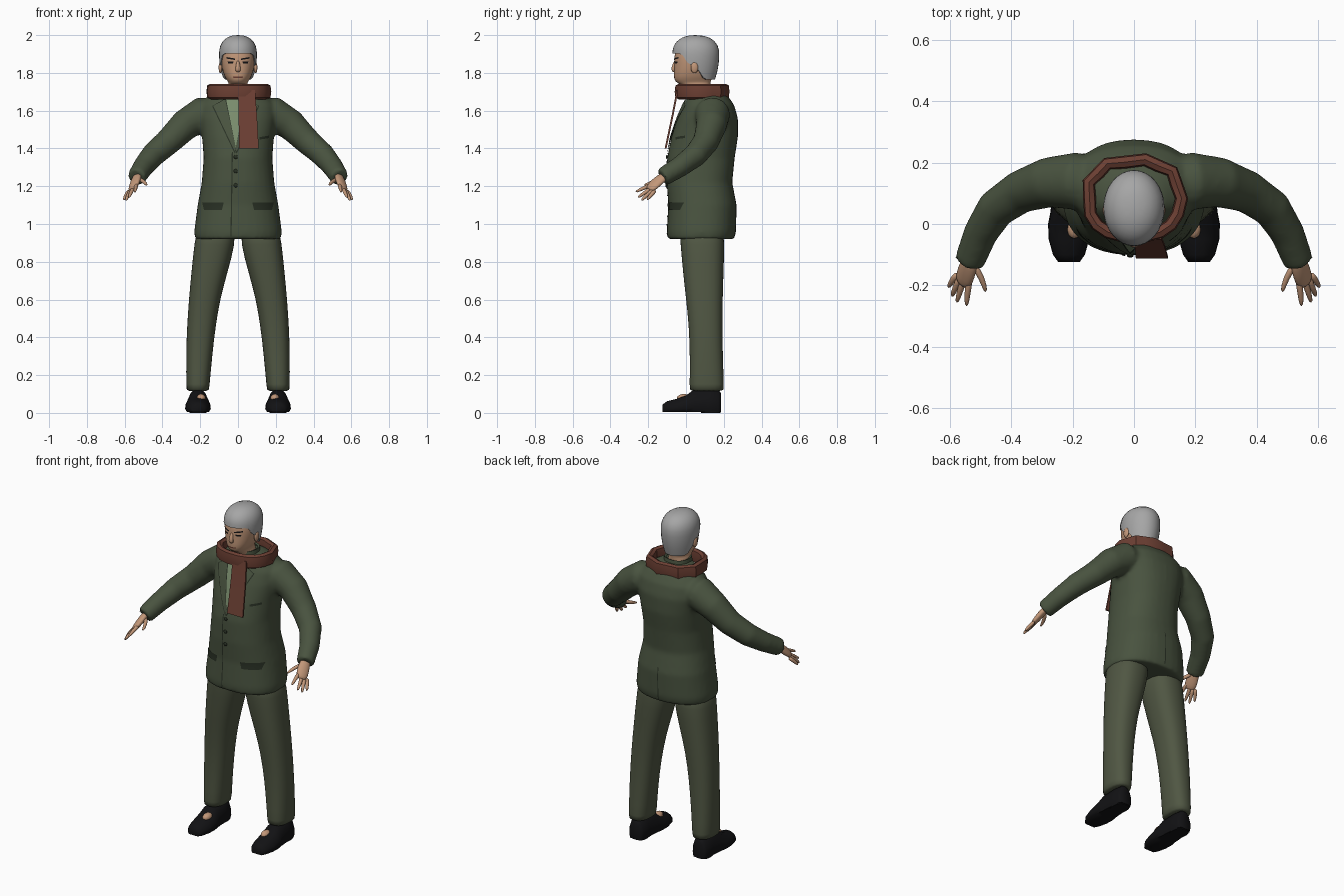
import bpy, bmesh, math
from mathutils import Vector
from mathutils.bvhtree import BVHTree

if "Cube" in bpy.data.objects:
    bpy.data.objects.remove(bpy.data.objects["Cube"], do_unlink=True)


def material(name, *rgb):
    m = bpy.data.materials.new(name)
    m.use_nodes = True
    m.diffuse_color = (*rgb, 1)
    m.node_tree.nodes["Principled BSDF"].inputs["Base Color"].default_value = (*rgb, 1)
    return m


JACKET = material("jacket green", 0.066, 0.086, 0.05)
TROUSER = material("trouser green", 0.08, 0.094, 0.056)
DARK = material("dark green", 0.022, 0.03, 0.018)
SHIRT = material("shirt green", 0.19, 0.26, 0.15)
SCARF = material("scarf brown", 0.15, 0.05, 0.033)
SKIN = material("skin", 0.54, 0.31, 0.19)
HAIR = material("grey hair", 0.38, 0.38, 0.38)
BLACK = material("black", 0.006, 0.006, 0.007)


def finish(name, bm, mat, subsurf=0, angle=50, recalc=True):
    bmesh.ops.remove_doubles(bm, verts=bm.verts, dist=1e-5)
    if recalc:
        bmesh.ops.recalc_face_normals(bm, faces=bm.faces)
    me = bpy.data.meshes.new(name)
    bm.to_mesh(me)
    bm.free()
    me.materials.append(mat)
    me.polygons.foreach_set("use_smooth", [True] * len(me.polygons))
    if not subsurf:
        me.set_sharp_from_angle(angle=math.radians(angle))
    ob = bpy.data.objects.new(name, me)
    bpy.context.scene.collection.objects.link(ob)
    if subsurf:
        mod = ob.modifiers.new("Subdivision", "SUBSURF")
        mod.levels = mod.render_levels = subsurf
    return ob


def loft(bm, rings, closed=False, caps=True):
    """Skin a list of equally long point rings."""
    rows = [[bm.verts.new(p) for p in r] for r in rings]
    n = len(rows[0])
    pairs = list(zip(rows, rows[1:])) + ([(rows[-1], rows[0])] if closed else [])
    for a, b in pairs:
        for i in range(n):
            j = (i + 1) % n
            bm.faces.new((a[i], a[j], b[j], b[i]))
    if caps and not closed:
        bm.faces.new(rows[0][::-1])
        bm.faces.new(rows[-1])


def spow(v, p):
    return math.copysign(abs(v) ** (2 / p), v)


def level(z, rx, yf, yb, cx=0, n=24, p=2.3):
    """Horizontal superellipse between front yf and back yb."""
    cy, ry = (yf + yb) / 2, (yb - yf) / 2
    angles = [2 * math.pi * i / n for i in range(n)]
    return [Vector((cx + rx * spow(math.cos(a), p), cy + ry * spow(math.sin(a), p), z)) for a in angles]


def tube(path, radii, side=(0, 0, 1), n=12):
    """Rings along a path; each radius pair runs along side and across it."""
    path = [Vector(p) for p in path]
    rings = []
    for i, c in enumerate(path):
        t = (path[min(i + 1, len(path) - 1)] - path[max(i - 1, 0)]).normalized()
        u = Vector(side)
        u = (u - t * u.dot(t)).normalized()
        v = t.cross(u)
        a, b = radii[i]
        rings.append([c + u * a * math.cos(2 * math.pi * k / n) + v * b * math.sin(2 * math.pi * k / n)
                      for k in range(n)])
    return rings


def ball(name, centre, size, mat):
    bm = bmesh.new()
    bmesh.ops.create_uvsphere(bm, u_segments=14, v_segments=9, radius=1)
    for v in bm.verts:
        v.co = Vector(centre) + Vector(v.co[i] * size[i] for i in range(3))
    return finish(name, bm, mat)


def mirror(points, s):
    return [(x * s, y, z) for x, y, z in points]


def surface(ob):
    bpy.context.view_layer.update()
    return BVHTree.FromObject(ob, bpy.context.evaluated_depsgraph_get())


def depth(tree, x, z, way=1):
    hit = tree.ray_cast(Vector((x, -way, z)), Vector((0, way, 0)))[0]
    return hit.y if hit else 0.06


def patch(name, tree, corners, mat, lift=0.004, n=8, way=1):
    """Thin sheet laid over a surface, from four (x, z) corners in order."""
    bm = bmesh.new()
    a, b, c, d = [Vector(p) for p in corners]
    grid = []
    for i in range(n + 1):
        row = []
        for j in range(n + 1):
            p = a.lerp(b, j / n).lerp(d.lerp(c, j / n), i / n)
            row.append(bm.verts.new((p.x, depth(tree, p.x, p.y, way) - way * lift, p.y)))
        grid.append(row)
    for r, q in zip(grid, grid[1:]):
        for j in range(n):
            bm.faces.new((r[j], r[j + 1], q[j + 1], q[j]))
    bm.normal_update()
    if sum(f.normal.y for f in bm.faces) * way > 0:
        bmesh.ops.reverse_faces(bm, faces=bm.faces)
    return finish(name, bm, mat, recalc=False)


# Jacket: torso and both sleeves blended into one skin
bm = bmesh.new()
loft(bm, [level(*r, n=32) for r in (
    (0.92, 0.228, -0.098, 0.255), (0.96, 0.232, -0.102, 0.265), (1.1, 0.214, -0.094, 0.268),
    (1.22, 0.192, -0.102, 0.245), (1.35, 0.182, -0.1, 0.258), (1.46, 0.19, -0.078, 0.275),
    (1.56, 0.205, -0.045, 0.275), (1.63, 0.2, -0.015, 0.255), (1.68, 0.155, 0.01, 0.22),
    (1.715, 0.09, 0.02, 0.16))])
ARM = [(0.1, 0.13, 1.58), (0.19, 0.14, 1.58), (0.28, 0.135, 1.525), (0.37, 0.105, 1.435),
       (0.45, 0.05, 1.365), (0.5, -0.03, 1.305), (0.537, -0.125, 1.247)]
for s in (1, -1):
    loft(bm, tube(mirror(ARM, s), [(r, r) for r in (0.08, 0.094, 0.082, 0.07, 0.064, 0.056, 0.05)], n=20))
jacket = finish("jacket", bm, JACKET, angle=180)
rem = jacket.modifiers.new("Blend", "REMESH")
rem.mode, rem.voxel_size, rem.use_smooth_shade = "VOXEL", 0.011, True
smo = jacket.modifiers.new("Relax", "SMOOTH")
smo.factor, smo.iterations = 0.5, 8
cloth = surface(jacket)

# Shirt front, lapels, front edge, pockets, vent and buttons
patch("shirt_front", cloth, [(-0.075, 1.67), (0.08, 1.67), (-0.005, 1.4), (-0.025, 1.4)], SHIRT, 0.003)
for s, side in ((1, "left"), (-1, "right")):
    def across(pts):
        return [(x * s - 0.012, z) for x, z in pts]
    patch(side + "_lapel_edge", cloth, across([(0.052, 1.665), (0.125, 1.625), (0.004, 1.37), (-0.002, 1.395)]), DARK, 0.005)
    patch(side + "_lapel", cloth, across([(0.057, 1.665), (0.119, 1.625), (0.004, 1.383), (0.0, 1.405)]), JACKET, 0.008)
    patch(side + "_pocket", cloth, [(0.075 * s, 1.115), (0.19 * s, 1.115), (0.18 * s, 1.075), (0.085 * s, 1.075)], DARK)
patch("breast_pocket", cloth, [(0.115, 1.46), (0.165, 1.468), (0.165, 1.455), (0.115, 1.447)], DARK)
patch("front_edge", cloth, [(-0.033, 1.38), (-0.027, 1.38), (-0.034, 0.935), (-0.04, 0.935)], DARK, 0.004, 16)
patch("back_vent", cloth, [(-0.003, 1.13), (0.003, 1.13), (0.003, 0.935), (-0.003, 0.935)], DARK, 0.004, 8, -1)
for z in (1.355, 1.28, 1.205):
    ball("jacket_button", (-0.012, depth(cloth, -0.012, z) - 0.004, z), (0.011, 0.005, 0.011), DARK)

# Shirt collar
bm = bmesh.new()
loft(bm, [level(1.66, 0.085, -0.005, 0.155), level(1.735, 0.073, 0.005, 0.145), level(1.73, 0.062, 0.015, 0.135)], caps=False)
finish("collar", bm, JACKET)

# Scarf loop and hanging end
bm = bmesh.new()
N = 18
rings = []
for i in range(N):
    a = 2 * math.pi * i / N
    k = 1 + (0.035 * (-1) ** i if math.sin(a) > -0.3 else 0)
    out = Vector((math.cos(a), math.sin(a), 0))
    c = Vector((0.15 * k * spow(out.x, 2.4), 0.083 + 0.124 * k * spow(out.y, 2.4), 1.701))
    rings.append([c + out * 0.021 * spow(math.cos(b), 3) + Vector((0, 0, 0.041 * spow(math.sin(b), 3)))
                  for b in [2 * math.pi * j / 8 for j in range(8)]])
loft(bm, rings, closed=True)
finish("scarf_loop", bm, SCARF, angle=35)
bm = bmesh.new()
loft(bm, [[(x, y + d, z) for x, d in ((x0, 0), (x1, 0), (x1, 0.01), (x0, 0.01))]
          for x0, x1, y, z in ((0.0, 0.09, -0.05, 1.71), (0.003, 0.1, -0.075, 1.58), (0.006, 0.11, -0.113, 1.4))])
finish("scarf_end", bm, SCARF, angle=30)

# Head and neck
bm = bmesh.new()
loft(bm, [level(*r, n=20, p=2.25) for r in (
    (1.66, 0.062, 0.0, 0.125), (1.73, 0.06, 0.0, 0.13), (1.745, 0.046, -0.05, 0.13), (1.765, 0.064, -0.064, 0.135),
    (1.8, 0.08, -0.065, 0.15), (1.85, 0.091, -0.062, 0.16), (1.9, 0.094, -0.064, 0.165),
    (1.95, 0.085, -0.045, 0.15), (1.985, 0.05, 0.0, 0.1))])
head = finish("head", bm, SKIN, 1)
face = surface(head)
bm = bmesh.new()
loft(bm, tube([(0, -0.05, 1.87), (0, -0.062, 1.845), (0, -0.07, 1.815), (0, -0.06, 1.806)],
              [(0.008, 0.007), (0.01, 0.01), (0.012, 0.016), (0.008, 0.012)], (0, 1, 0)))
finish("nose", bm, SKIN, 1)
for s, side in ((1, "left"), (-1, "right")):
    patch(side + "_brow", face, [(s * 0.016, 1.876), (s * 0.062, 1.884), (s * 0.062, 1.876), (s * 0.016, 1.868)], BLACK, 0.003, 4)
    patch(side + "_eye", face, [(s * 0.024, 1.86), (s * 0.055, 1.86), (s * 0.052, 1.851), (s * 0.026, 1.851)], BLACK, 0.002, 4)
    ball(side + "_ear", (s * 0.093, 0.045, 1.828), (0.01, 0.02, 0.03), SKIN)
patch("mouth", face, [(-0.028, 1.781), (0.028, 1.781), (0.024, 1.774), (-0.024, 1.774)], SCARF, 0.002, 6)

# Hair cap with a hairline that drops from brow to nape
bm = bmesh.new()
N, K = 32, 9
rings = []
for k in range(K + 2):
    ring = []
    for i in range(N):
        a = 2 * math.pi * i / N
        front = -math.sin(a)
        if front > 0.3:
            low = 1.84 + 0.062 * min(1, (front - 0.3) / 0.3)
        else:
            low = 1.765 + 0.075 * max(0, min(1, (front + 0.45) / 0.5))
        z = 2 - (2 - low) * min(1, k / K) ** 1.8
        if z > 1.9:
            r = max(0, 1 - ((z - 1.9) / 0.1) ** 2.3) ** (1 / 2.3)
        else:
            r = 1 - 0.18 * ((1.9 - z) / 0.135) ** 2
        r *= 0.87 if k > K else 1
        ring.append((0.1 * r * math.cos(a), 0.052 + 0.124 * r * math.sin(a), z))
    rings.append(ring)
loft(bm, rings, caps=False)
finish("hair", bm, HAIR, angle=60)

# Hands, trouser legs and shoes, one set per side
FINGERS = {
    "index_finger": [(0.535, -0.175, 1.212), (0.543, -0.225, 1.19), (0.546, -0.27, 1.168)],
    "middle_finger": [(0.552, -0.175, 1.195), (0.568, -0.22, 1.165), (0.578, -0.258, 1.138)],
    "ring_finger": [(0.565, -0.17, 1.183), (0.583, -0.21, 1.152), (0.594, -0.238, 1.122)],
    "little_finger": [(0.574, -0.16, 1.18), (0.594, -0.187, 1.152), (0.606, -0.208, 1.125)],
    "thumb": [(0.525, -0.13, 1.24), (0.495, -0.175, 1.222), (0.482, -0.225, 1.205)]}
for s, side in ((1, "left"), (-1, "right")):
    bm = bmesh.new()
    loft(bm, tube(mirror([(0.53, -0.1, 1.262), (0.54, -0.14, 1.235), (0.552, -0.175, 1.202), (0.562, -0.2, 1.18)], s),
                  [(0.027, 0.02), (0.034, 0.02), (0.037, 0.018), (0.026, 0.012)], (0.7 * s, 0.2, -0.6)))
    finish(side + "_palm", bm, SKIN, 1)
    for name, pts in FINGERS.items():
        bm = bmesh.new()
        loft(bm, tube(mirror(pts, s), [(0.013, 0.013), (0.011, 0.011), (0.007, 0.007)], n=8))
        finish(side + "_" + name, bm, SKIN, 1)

    bm = bmesh.new()
    loft(bm, [level(z, rx, yf, yb, cx * s, 20, 2.4) for z, cx, rx, yf, yb in (
        (1.0, 0.115, 0.1, -0.04, 0.2), (0.9, 0.122, 0.11, -0.03, 0.205), (0.75, 0.15, 0.097, -0.018, 0.2),
        (0.6, 0.178, 0.083, 0.0, 0.195), (0.45, 0.195, 0.076, 0.015, 0.193), (0.3, 0.206, 0.07, 0.02, 0.196),
        (0.125, 0.213, 0.061, 0.018, 0.202), (0.115, 0.213, 0.06, 0.018, 0.202))])
    finish(side + "_trouser_leg", bm, TROUSER, 1)

    bm = bmesh.new()
    rings = []
    for y, w, h in ((-0.124, 0.035, 0.04), (-0.1, 0.052, 0.058), (-0.05, 0.066, 0.07), (0.0, 0.068, 0.088),
                    (0.04, 0.06, 0.118), (0.12, 0.053, 0.125), (0.17, 0.048, 0.12), (0.186, 0.036, 0.1)):
        outline = [(-0.85, 0), (0.85, 0), (1, 0.2), (0.95, 0.5), (0.65, 0.85), (0.25, 1), (-0.25, 1),
                   (-0.65, 0.85), (-0.95, 0.5), (-1, 0.2)]
        rings.append([(0.212 * s + w * px, y, 0.004 + h * pz) for px, pz in outline])
    loft(bm, rings)
    finish(side + "_shoe", bm, BLACK, angle=60)
    bm = bmesh.new()
    loft(bm, [level(z, 0.045, 0.08, 0.182, 0.212 * s, 16, 3) for z in (0, 0.03)])
    finish(side + "_shoe_heel", bm, BLACK)
    ball(side + "_instep", (0.195 * s, -0.012, 0.078), (0.024, 0.036, 0.022), SKIN)
